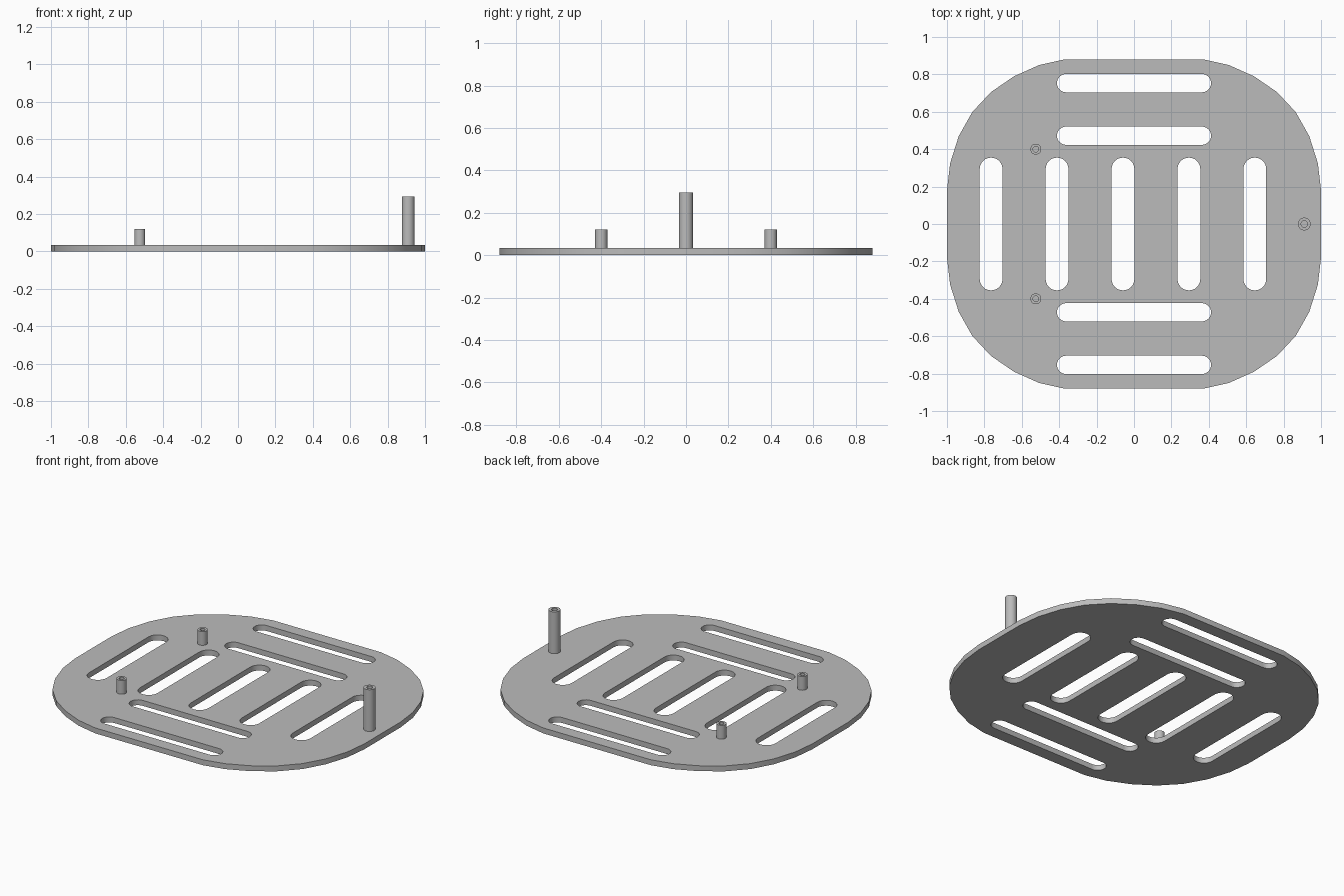
import bpy, bmesh, math

cube = bpy.data.objects.get("Cube")
if cube:
    bpy.data.objects.remove(cube, do_unlink=True)

grey = bpy.data.materials.new("light_grey")
grey.use_nodes = True
grey.diffuse_color = (0.5, 0.5, 0.5, 1)
grey.node_tree.nodes["Principled BSDF"].inputs["Base Color"].default_value = (0.5, 0.5, 0.5, 1)

THICK = 0.034


def finish(bm, name):
    bmesh.ops.recalc_face_normals(bm, faces=bm.faces[:])
    mesh = bpy.data.meshes.new(name)
    bm.to_mesh(mesh)
    bm.free()
    mesh.materials.append(grey)
    obj = bpy.data.objects.new(name, mesh)
    bpy.context.collection.objects.link(obj)
    bpy.ops.object.select_all(action='DESELECT')
    bpy.context.view_layer.objects.active = obj
    obj.select_set(True)
    bpy.ops.object.shade_smooth_by_angle(angle=math.radians(30))
    return obj


def loop(bm, points):
    verts = [bm.verts.new((x, y, 0)) for x, y in points]
    return [bm.edges.new((a, b)) for a, b in zip(verts, verts[1:] + verts[:1])]


def slot(cx, cy, length, width, upright):
    """Outline of a slot with two half-round ends."""
    r, half, n = width / 2, length / 2 - width / 2, 12
    points = []
    for side in (1, -1):
        for i in range(n + 1):
            a = math.pi * (i / n - 0.5)
            u, v = side * (half + r * math.cos(a)), side * r * math.sin(a)
            points.append((cx - v, cy + u) if upright else (cx + u, cy + v))
    return points


# Plate outline: one faceted corner mirrored to all four
corner = [(1, 0.18), (0.983, 0.325), (0.937, 0.47), (0.865, 0.598),
          (0.764, 0.706), (0.641, 0.79), (0.507, 0.85), (0.372, 0.88)]
right_half = [(x, -y) for x, y in reversed(corner)] + corner
outline = right_half + [(-x, -y) for x, y in right_half]

# Slotted plate
bm = bmesh.new()
edges = loop(bm, outline)
for i in range(5):
    edges += loop(bm, slot(-0.764 + 0.3525 * i, 0, 0.71, 0.122, True))
for y in (0.753, 0.472, -0.472, -0.753):
    edges += loop(bm, slot(0, y, 0.824, 0.098, False))
bmesh.ops.triangle_fill(bm, edges=edges, use_beauty=True, use_dissolve=False)
result = bmesh.ops.extrude_face_region(bm, geom=bm.faces[:])
top = [g for g in result["geom"] if isinstance(g, bmesh.types.BMVert)]
bmesh.ops.translate(bm, verts=top, vec=(0, 0, THICK))
finish(bm, "slotted_plate")


def post(name, x, y, radius, bore, height):
    """Hollow post with a blind hole, turned from a profile."""
    bm = bmesh.new()
    n = 32
    profile = [(radius, THICK - 0.004), (radius, height), (bore, height), (bore, THICK + 0.002)]
    rings = [[bm.verts.new((x + r * math.cos(math.tau * i / n),
                            y + r * math.sin(math.tau * i / n), z)) for i in range(n)]
             for r, z in profile]
    for a, b in zip(rings, rings[1:]):
        for i in range(n):
            j = (i + 1) % n
            bm.faces.new((a[i], a[j], b[j], b[i]))
    bm.faces.new(rings[0])
    bm.faces.new(rings[-1])
    finish(bm, name)


# Standing posts
post("tall_post", 0.91, 0, 0.034, 0.017, 0.295)
post("short_post_back", -0.525, 0.4, 0.029, 0.015, 0.12)
post("short_post_front", -0.525, -0.4, 0.029, 0.015, 0.12)
